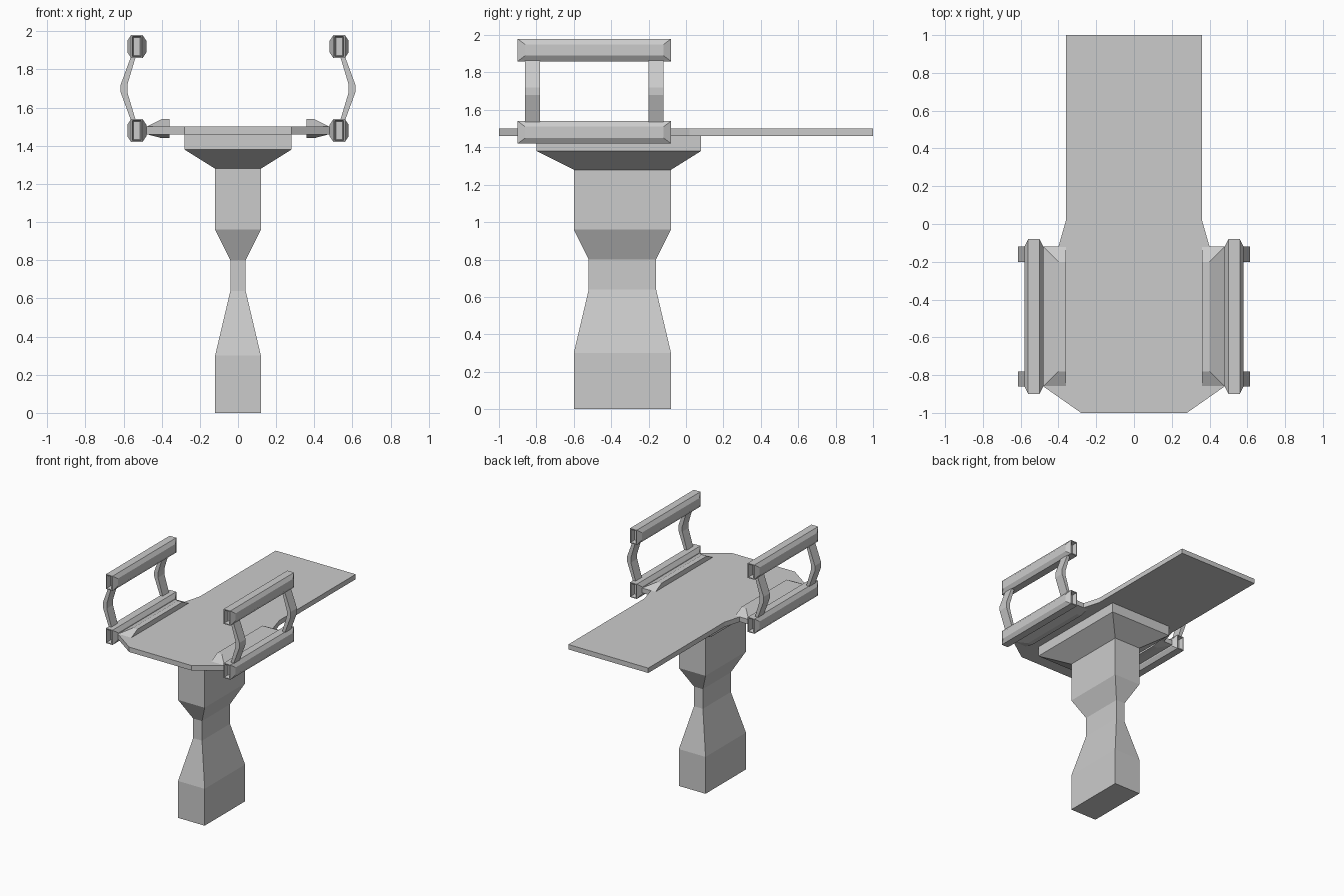
import bpy, bmesh
from mathutils import Vector

if "Cube" in bpy.data.objects:
    bpy.data.objects.remove(bpy.data.objects["Cube"])


def finish(name, bm, mirror=False):
    bmesh.ops.recalc_face_normals(bm, faces=bm.faces)
    me = bpy.data.meshes.new(name)
    bm.to_mesh(me)
    bm.free()
    ob = bpy.data.objects.new(name, me)
    bpy.context.collection.objects.link(ob)
    if mirror:
        ob.modifiers.new("mirror", 'MIRROR').use_axis = (True, False, False)
    return ob


def loft(name, rings, mirror=False):
    """Skin a list of equal-length point rings and cap both ends."""
    bm = bmesh.new()
    vs = [[bm.verts.new(p) for p in r] for r in rings]
    n = len(rings[0])
    for a, b in zip(vs, vs[1:]):
        for i in range(n):
            j = (i + 1) % n
            bm.faces.new((a[i], a[j], b[j], b[i]))
    bm.faces.new(vs[0][::-1])
    bm.faces.new(vs[-1])
    return finish(name, bm, mirror)


def rect(x0, x1, y0, y1, z):
    return [(x0, y0, z), (x1, y0, z), (x1, y1, z), (x0, y1, z)]


# Pedestal: stacked rectangles (half width x, y min, y max, z)
steps = [(.12, -.60, -.08, 0), (.12, -.60, -.08, .30), (.04, -.52, -.16, .64),
         (.04, -.52, -.16, .80), (.12, -.60, -.08, .96), (.12, -.60, -.08, 1.28),
         (.28, -.80, .08, 1.38), (.28, -.80, .08, 1.462)]
loft("pedestal", [rect(-w, w, y0, y1, z) for w, y0, y1, z in steps])

# Flat table board
half = [(.28, -1), (.48, -.86), (.48, -.12), (.40, -.12), (.36, .02), (.36, 1)]
outline = half + [(-x, y) for x, y in reversed(half)]
loft("table_board", [[(x, y, z) for x, y in outline] for z in (1.46, 1.50)])

# Raised side pads with sloped edges above and below the board
loft("side_pad", [rect(.36, .40, -.78, -.20, 1.44), rect(.36, .48, -.86, -.12, 1.461),
                  rect(.36, .48, -.86, -.12, 1.499), rect(.36, .40, -.78, -.20, 1.54)], True)


# Rails: bevelled bars with recessed ends
def rail(name, z):
    c = Vector((.53, -.49, z))
    bm = bmesh.new()
    for hx, hy, hz in ((.03, .41, .06), (.05, .37, .03)):
        for sx in (-1, 1):
            for sy in (-1, 1):
                for sz in (-1, 1):
                    bm.verts.new(c + Vector((sx * hx, sy * hy, sz * hz)))
    bmesh.ops.convex_hull(bm, input=bm.verts)
    bmesh.ops.dissolve_limit(bm, angle_limit=.02, verts=bm.verts, edges=bm.edges)
    bmesh.ops.recalc_face_normals(bm, faces=bm.faces)
    bm.normal_update()
    for f in [f for f in bm.faces if abs(f.normal.y) > .99]:
        bmesh.ops.inset_region(bm, faces=[f], thickness=.01)
        bmesh.ops.inset_region(bm, faces=[f], thickness=.008, depth=-.04)
    finish(name, bm, True)


rail("lower_rail", 1.48)
rail("upper_rail", 1.92)

# Bent posts joining the rails
profile = [(.535, 1.53), (.56, 1.53), (.615, 1.68), (.615, 1.72), (.56, 1.87),
           (.535, 1.87), (.58, 1.72), (.58, 1.68)]
for name, y0 in (("front_post", -.86), ("rear_post", -.20)):
    loft(name, [[(x, y, z) for x, z in profile] for y in (y0, y0 + .08)], True)
